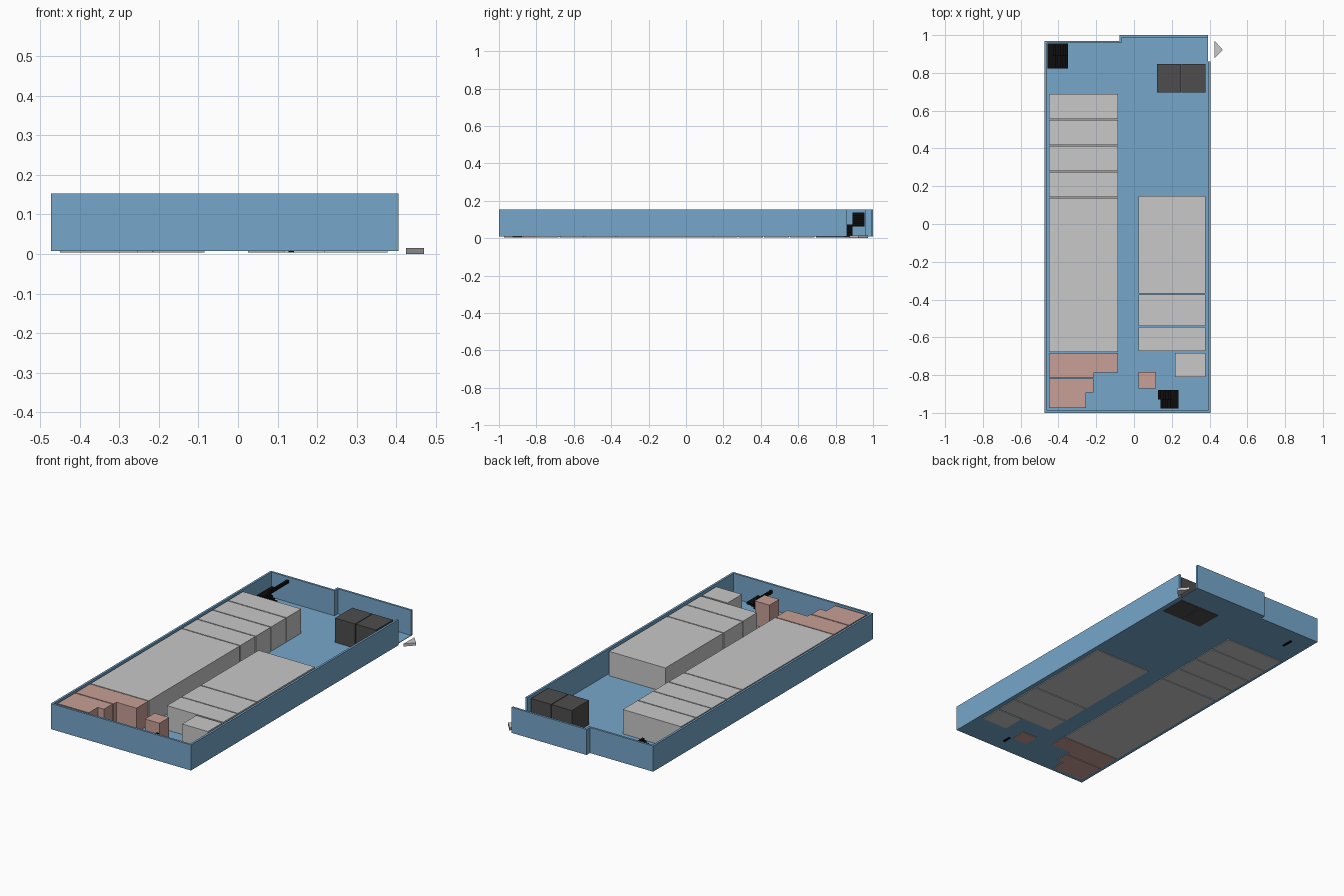
import bpy, bmesh

cube = bpy.data.objects.get("Cube")
if cube:
    bpy.data.objects.remove(cube, do_unlink=True)


def material(name, r, g, b):
    m = bpy.data.materials.new(name)
    m.use_nodes = True
    m.diffuse_color = (r, g, b, 1)
    m.node_tree.nodes["Principled BSDF"].inputs["Base Color"].default_value = (r, g, b, 1)
    return m


BLUE = material("wall blue", 0.18, 0.39, 0.60)
GREY = material("light grey", 0.58, 0.58, 0.58)
PINK = material("dusty pink", 0.58, 0.35, 0.31)
DARK = material("dark grey", 0.075, 0.075, 0.075)
BLACK = material("stair black", 0.004, 0.004, 0.004)


def finish(name, bm, mat):
    bmesh.ops.recalc_face_normals(bm, faces=bm.faces)
    mesh = bpy.data.meshes.new(name)
    bm.to_mesh(mesh)
    bm.free()
    mesh.materials.append(mat)
    ob = bpy.data.objects.new(name, mesh)
    bpy.context.scene.collection.objects.link(ob)
    return ob


def add_prism(bm, outline, z0, z1):
    base = bm.faces.new([bm.verts.new((x, y, z0)) for x, y in outline])
    top = bmesh.ops.extrude_face_region(bm, geom=[base])["geom"]
    bmesh.ops.translate(bm, vec=(0, 0, z1 - z0),
                        verts=[v for v in top if isinstance(v, bmesh.types.BMVert)])


def prism(name, outline, z0, z1, mat):
    bm = bmesh.new()
    add_prism(bm, outline, z0, z1)
    return finish(name, bm, mat)


def rect(x0, x1, y0, y1):
    return [(x0, y0), (x1, y0), (x1, y1), (x0, y1)]


# Building shell: floor slab and perimeter walls with an open doorway
FLOOR, WALL_TOP, T = 0.008, 0.153, 0.012
L, R, STEP, BACK = -0.473, 0.405, -0.077, 0.97
prism("floor", [(L, -1), (R, -1), (R, 0.86), (R - T, 0.86), (R - T, 1),
                (STEP, 1), (STEP, BACK), (L, BACK)], FLOOR, 0.011, BLUE)
prism("walls", [(R - T, 0.86), (R - T, T - 1), (L + T, T - 1), (L + T, BACK - T),
                (STEP + T, BACK - T), (STEP + T, 1 - T), (R - T, 1 - T), (R - T, 1),
                (STEP, 1), (STEP, BACK), (L, BACK), (L, -1), (R, -1), (R, 0.86)],
      FLOOR, WALL_TOP, BLUE)

# Room blocks: rows split along y with narrow gaps
Z0, Z1, GAP = 0.004, 0.149, 0.003


def row(name, x0, x1, cuts):
    for i, (a, b) in enumerate(zip(cuts, cuts[1:])):
        prism(f"{name}_{i + 1}", rect(x0, x1, a + GAP, b - GAP), Z0, Z1, GREY)


row("left_room", -0.45, -0.085, [-0.68, 0.14, 0.278, 0.415, 0.553, 0.69])
row("right_room", 0.025, 0.378, [-0.675, -0.543, -0.371, 0.152])
prism("corner_room", rect(0.217, 0.378, -0.81, -0.682), Z0, Z1, GREY)

# Service rooms with stepped outlines
prism("service_room_back", [(-0.45, -0.683), (-0.085, -0.683), (-0.085, -0.787),
                            (-0.212, -0.787), (-0.212, -0.812), (-0.45, -0.812)], Z0, Z1, PINK)
prism("service_room_front", [(-0.45, -0.818), (-0.215, -0.818), (-0.215, -0.893),
                             (-0.254, -0.893), (-0.254, -0.973), (-0.45, -0.973)], Z0, Z1, PINK)
prism("service_closet", rect(0.025, 0.117, -0.87, -0.783), Z0, Z1, PINK)

# Paired lift blocks
for i, x in enumerate((0.122, 0.252)):
    prism(f"lift_block_{i + 1}", rect(x, x + 0.126, 0.695, 0.848), Z0, Z1, DARK)


# Switchback stairs: two flights joined by a landing
def stairs(name, ox, oy, s, width, upper_count):
    bm = bmesh.new()
    count, run, depth, rise = 6, 0.013, 0.107, 0.0107

    def slab(u0, u1, v0, v1, z, h):
        xs = sorted((ox - s * u0, ox - s * u1))
        ys = sorted((oy + s * v0, oy + s * v1))
        add_prism(bm, rect(*xs, *ys), z, z + h)

    for i in range(count):
        slab(i * run, (i + 1) * run, 0, width, Z0 + i * rise, 0.016)
    landing = Z0 + count * rise
    slab(count * run, depth, 0, 2 * width, landing - 0.006, 0.012)
    for i in range(upper_count):
        slab((count - 1 - i) * run, (count - i) * run, width, 2 * width,
             landing + i * rise, 0.016)
    finish(name, bm, BLACK)


stairs("back_stairs", -0.35, 0.823, 1, 0.066, 6)
stairs("front_stairs", 0.128, -0.878, -1, 0.05, 5)

# Entrance marker outside the doorway
prism("entrance_arrow", [(0.425, 0.875), (0.47, 0.922), (0.425, 0.972)], 0, 0.015, GREY)
